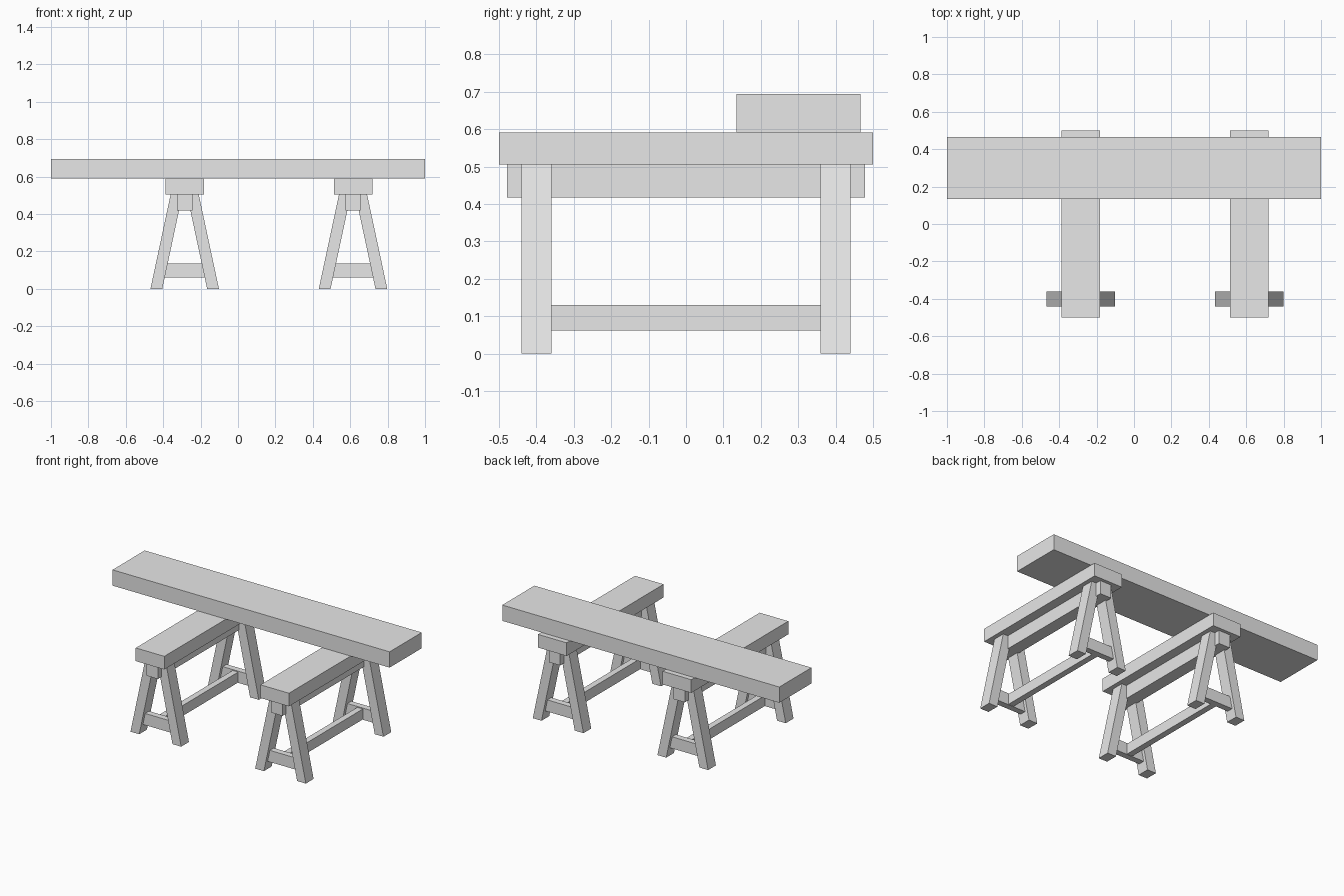
import bpy

old = bpy.data.objects.get("Cube")
if old:
    bpy.data.objects.remove(old, do_unlink=True)

# Plain grey for every part
grey = bpy.data.materials.new("plain_grey")
grey.use_nodes = True
colour = (0.8, 0.8, 0.8, 1)
grey.diffuse_color = colour
grey.node_tree.nodes["Principled BSDF"].inputs["Base Color"].default_value = colour


def prism(name, bottom, top, y, z):
    """Straight-sided bar: x range at the bottom and at the top, y range, z range."""
    verts = [(x, yy, zz) for zz, xs in zip(z, (bottom, top)) for yy in y for x in xs]
    faces = [(0, 2, 3, 1), (4, 5, 7, 6), (0, 1, 5, 4),
             (1, 3, 7, 5), (3, 2, 6, 7), (2, 0, 4, 6)]
    mesh = bpy.data.meshes.new(name)
    mesh.from_pydata(verts, [], faces)
    mesh.materials.append(grey)
    obj = bpy.data.objects.new(name, mesh)
    bpy.context.collection.objects.link(obj)
    return obj


def box(name, x, half_width, y, z):
    span = (x - half_width, x + half_width)
    return prism(name, span, span, y, z)


LEG_TOP = 0.505
SLOPE = 0.214      # inward lean of the legs
INNER, OUTER = 0.12, 0.183   # leg edges at the floor


def sawhorse(label, cx):
    # Top board, rail below it and long stretcher
    box(label + "_top_board", cx, 0.103, (-0.5, 0.5), (LEG_TOP, 0.591))
    box(label + "_rail", cx, 0.041, (-0.478, 0.478), (0.418, LEG_TOP))
    box(label + "_stretcher", cx, 0.02, (-0.39, 0.39), (0.062, 0.13))

    for end, ey in (("front", -0.4), ("back", 0.4)):
        # Splayed pair of legs
        for side, s in (("right", -1), ("left", 1)):
            lean = SLOPE * LEG_TOP
            foot = sorted(cx + s * e for e in (INNER, OUTER))
            head = sorted(cx + s * (e - lean) for e in (INNER, OUTER))
            prism(f"{label}_{end}_{side}_leg", foot, head,
                  (ey - 0.04, ey + 0.04), (0, LEG_TOP))
        # Crossbar fitted between the legs
        z = (0.06, 0.136)
        low, high = (INNER - SLOPE * h for h in z)
        prism(f"{label}_{end}_crossbar", (cx - low, cx + low),
              (cx - high, cx + high), (ey - 0.02, ey + 0.02), z)


sawhorse("right_sawhorse", -0.285)
sawhorse("left_sawhorse", 0.615)

# Long timber resting across both sawhorses
box("timber_beam", 0, 1.0, (0.135, 0.466), (0.591, 0.694))
